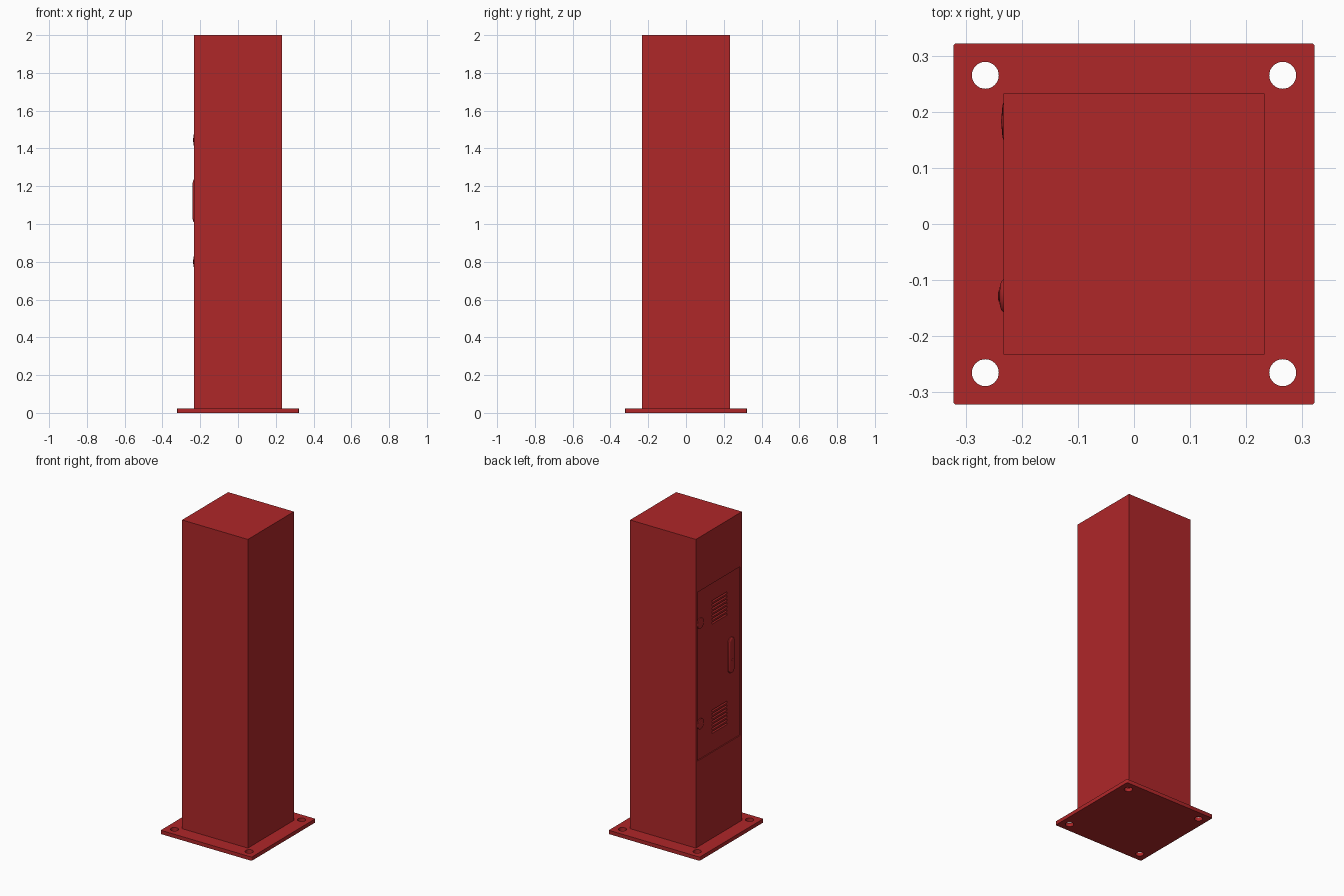
import bpy, bmesh, math
from mathutils import Matrix, Vector

if "Cube" in bpy.data.objects:
    bpy.data.objects.remove(bpy.data.objects["Cube"])

red = bpy.data.materials.new("red_paint")
red.diffuse_color = (0.43, 0.02, 0.022, 1)
red.use_nodes = True
red.node_tree.nodes["Principled BSDF"].inputs["Base Color"].default_value = red.diffuse_color

W = 0.233           # column half width
P = 0.322           # plate half width
T = 0.024           # plate thickness
FLOOR = -W + 0.006  # recessed door surface
MID = 1.115         # door centre height


def finish(name, bm):
    bmesh.ops.recalc_face_normals(bm, faces=bm.faces)
    me = bpy.data.meshes.new(name)
    bm.to_mesh(me)
    bm.free()
    ob = bpy.data.objects.new(name, me)
    bpy.context.collection.objects.link(ob)
    me.materials.append(red)
    return ob


def add_box(bm, lo, hi):
    lo, hi = Vector(lo), Vector(hi)
    m = Matrix.Translation((lo + hi) / 2) @ Matrix.Diagonal((*(hi - lo), 1))
    return bmesh.ops.create_cube(bm, size=1, matrix=m)["verts"]


def cut(ob, cutter_bm):
    cutter = finish("cutter", cutter_bm)
    cutter.hide_render = True
    mod = ob.modifiers.new("cut", "BOOLEAN")
    mod.operation, mod.solver, mod.object = "DIFFERENCE", "EXACT", cutter
    bpy.context.view_layer.objects.active = ob
    bpy.ops.object.modifier_apply(modifier=mod.name)
    bpy.data.objects.remove(cutter)


def smooth(ob):
    bpy.ops.object.select_all(action="DESELECT")
    ob.select_set(True)
    bpy.context.view_layer.objects.active = ob
    bpy.ops.object.shade_smooth_by_angle(angle=math.radians(35))


def domed_pad(name, y, z, half_len, rings, n=24):
    """Stadium or disc on the door, lofted through (radius, x) rings."""
    bm = bmesh.new()
    loops = []
    for r, x in rings:
        loop = []
        for i in range(n):
            a = 2 * math.pi * (i + 0.5) / n
            s = half_len if math.sin(a) > 0 else -half_len
            loop.append(bm.verts.new((x, y + r * math.cos(a), z + s + r * math.sin(a))))
        loops.append(loop)
    for a, b in zip(loops, loops[1:]):
        for i in range(n):
            j = (i + 1) % n
            bm.faces.new((a[i], a[j], b[j], b[i]))
    bm.faces.new(loops[0])
    bm.faces.new(loops[-1])
    ob = finish(name, bm)
    smooth(ob)
    return ob


# base plate with rounded corners and four bolt holes
bm = bmesh.new()
add_box(bm, (-P, -P, 0), (P, P, T))
upright = [e for e in bm.edges if abs(e.verts[0].co.z - e.verts[1].co.z) > 0.01]
bmesh.ops.bevel(bm, geom=upright, offset=0.006, segments=3, profile=0.5, affect="EDGES")
plate = finish("base_plate", bm)
holes = bmesh.new()
for sx in (-1, 1):
    for sy in (-1, 1):
        bmesh.ops.create_cone(holes, cap_ends=True, segments=32, radius1=0.024, radius2=0.024,
                              depth=0.2, matrix=Matrix.Translation((sx * 0.265, sy * 0.265, 0)))
cut(plate, holes)
smooth(plate)

# column with a shallow door recess on the left side
bm = bmesh.new()
add_box(bm, (-W, -W, T), (W, W, 2))
column = finish("column", bm)
bm = bmesh.new()
add_box(bm, (-W - 0.1, -0.215, MID - 0.54), (FLOOR, 0.215, MID + 0.54))
cut(column, bm)

# two groups of sloped vent slots
bm = bmesh.new()
for zc in (MID + 0.35, MID - 0.35):
    for i in range(7):
        z = zc + (i - 3) * 0.023
        section = [(FLOOR - 0.004, z - 0.006), (FLOOR - 0.004, z + 0.006),
                   (FLOOR + 0.010, z + 0.006), (FLOOR, z - 0.006)]
        ends = [[bm.verts.new((x, y, h)) for x, h in section] for y in (-0.09, 0.06)]
        bm.faces.new(ends[0])
        bm.faces.new(ends[1])
        for k in range(4):
            m = (k + 1) % 4
            bm.faces.new((ends[0][k], ends[0][m], ends[1][m], ends[1][k]))
cut(column, bm)

# door handle with its lock button
domed_pad("door_handle", -0.128, 1.122, 0.085,
          [(0.029, FLOOR + 0.002), (0.029, -W), (0.026, -0.2365), (0.018, -0.239), (0.008, -0.240)])
domed_pad("handle_lock", -0.128, 1.09, 0,
          [(0.010, -0.236), (0.010, -0.241), (0.007, -0.242)])

# round latches on the other edge of the door
for label, z in (("upper", 1.445), ("lower", 0.80)):
    domed_pad(label + "_latch", 0.183, z, 0,
              [(0.033, FLOOR + 0.002), (0.033, -W), (0.028, -0.2345), (0.014, -0.2357)])
    domed_pad(label + "_latch_slot", 0.183, z, 0.008,
              [(0.004, -0.234), (0.004, -0.2365), (0.003, -0.237)])
